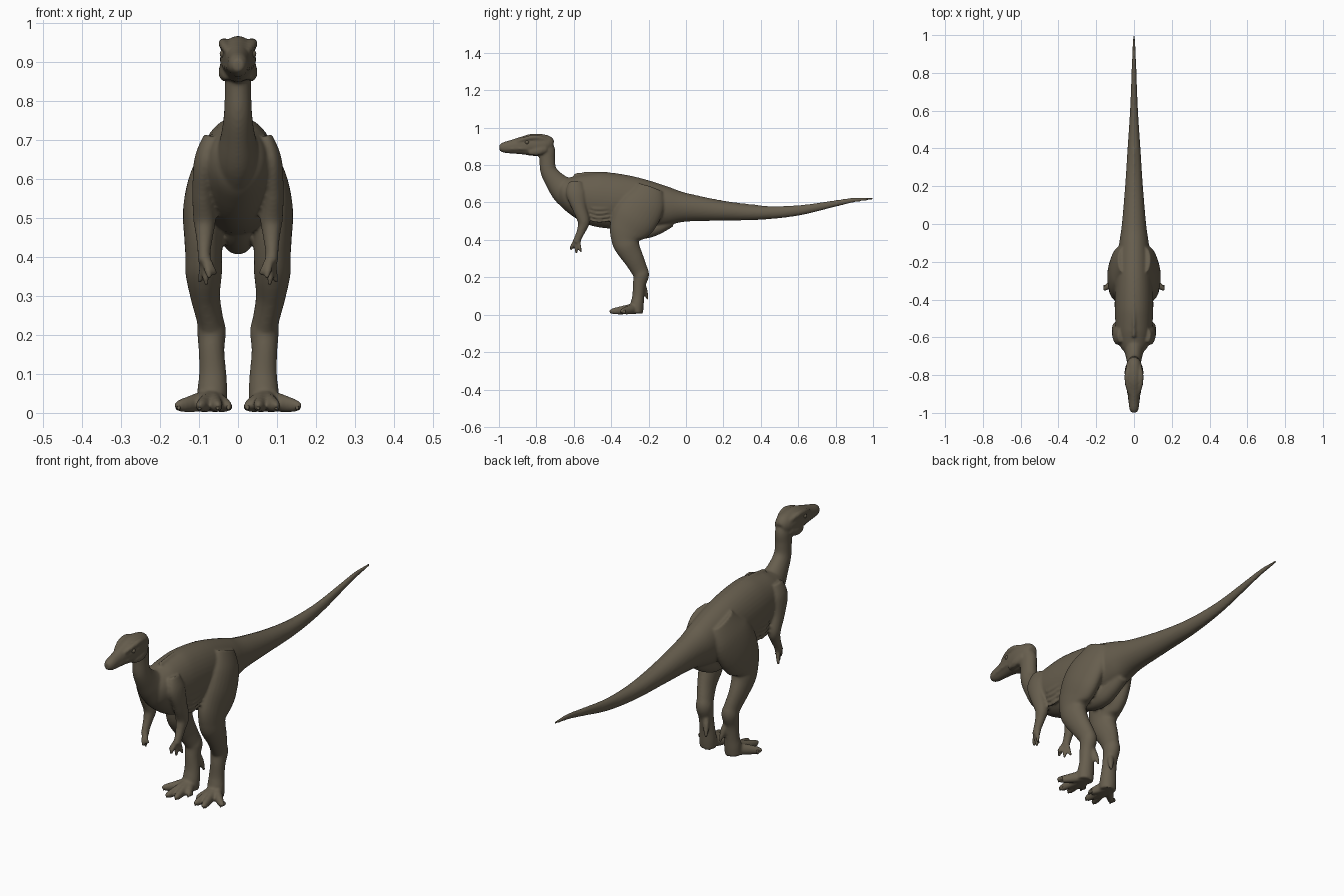
import bpy, bmesh, math
from mathutils import Vector

hide = bpy.data.materials.new("olive_brown_hide")
hide.diffuse_color = (0.135, 0.112, 0.076, 1)


def spline(pts, steps=6):
    """Catmull-Rom interpolation of (x, y, z, side radius, depth radius)."""
    out = []
    for i in range(len(pts) - 1):
        p = [pts[max(0, min(len(pts) - 1, i + k))] for k in (-1, 0, 1, 2)]
        for s in range(steps):
            t = s / steps
            out.append([0.5 * (2 * b + (c - a) * t + (2 * a - 5 * b + 4 * c - d) * t * t
                               + (3 * b - a - 3 * c + d) * t ** 3) for a, b, c, d in zip(*p)])
    return out + [list(pts[-1])]


def tube(bm, pts, sides=28):
    """Closed elliptical tube along a smooth path."""
    pts = spline(pts)
    rings = []
    for i, p in enumerate(pts):
        tan = (Vector(pts[min(i + 1, len(pts) - 1)][:3]) - Vector(pts[max(i - 1, 0)][:3])).normalized()
        side = (Vector((1, 0, 0)) - tan * tan.x).normalized()
        up = tan.cross(side)
        ring = []
        for k in range(sides):
            a = math.tau * k / sides
            ring.append(bm.verts.new(Vector(p[:3]) + side * math.cos(a) * max(p[3], .002)
                                     + up * math.sin(a) * max(p[4], .002)))
        rings.append(ring)
    for r, q in zip(rings, rings[1:]):
        for k in range(sides):
            n = (k + 1) % sides
            bm.faces.new((r[k], r[n], q[n], q[k]))
    bm.faces.new(rings[0][::-1])
    bm.faces.new(rings[-1])


def pair(bm, pts):
    """Same tube on the left and right."""
    for s in (1, -1):
        tube(bm, [(s * p[0], *p[1:]) for p in pts])


def finish(name, bm):
    bmesh.ops.recalc_face_normals(bm, faces=bm.faces)
    me = bpy.data.meshes.new(name)
    bm.to_mesh(me)
    bm.free()
    me.materials.append(hide)
    me.polygons.foreach_set("use_smooth", [True] * len(me.polygons))
    ob = bpy.data.objects.new(name, me)
    bpy.context.collection.objects.link(ob)
    return ob


bm = bmesh.new()

# tail and trunk: y, top, bottom, half width
trunk = [(1.0, .627, .615, .005), (.9, .626, .601, .009), (.8, .612, .578, .013),
         (.6, .585, .53, .021), (.4, .582, .508, .034), (.2, .607, .503, .047),
         (0, .649, .497, .064), (-.1, .683, .475, .078), (-.2, .715, .46, .09),
         (-.3, .741, .455, .098), (-.4, .757, .46, .102), (-.5, .763, .48, .1),
         (-.6, .752, .54, .088), (-.66, .732, .6, .065), (-.69, .70, .64, .03)]
tube(bm, [(0, y, (t + b) / 2, w, (t - b) / 2) for y, t, b, w in trunk], 40)

# spine ridge
tube(bm, [(0, y, t - .006, .009, .009) for y, t, b, w in trunk[4:13]], 12)

# pelvis keel under the hips
tube(bm, [(0, -.38, .50, .03, .03), (0, -.30, .465, .04, .045), (0, -.22, .45, .04, .043),
          (0, -.15, .468, .036, .038), (0, -.08, .50, .03, .03)])

# neck
tube(bm, [(0, -.58, .62, .06, .09), (0, -.65, .665, .055, .075), (0, -.70, .715, .043, .055),
          (0, -.735, .77, .036, .044), (0, -.742, .83, .034, .042),
          (0, -.745, .88, .035, .045), (0, -.765, .915, .038, .042)])

# head
tube(bm, [(0, -.715, .90, .025, .03), (0, -.74, .908, .04, .05), (0, -.78, .908, .046, .059),
          (0, -.83, .908, .044, .058), (0, -.88, .904, .036, .047), (0, -.93, .898, .029, .037),
          (0, -.975, .894, .025, .028), (0, -.998, .893, .014, .016)])
# brow ridges, jowls and lips
pair(bm, [(.028, -.75, .935, .012, .012), (.036, -.80, .948, .014, .014),
          (.034, -.85, .943, .013, .012), (.024, -.90, .927, .008, .008)])
pair(bm, [(.03, -.75, .89, .014, .02), (.036, -.79, .874, .014, .022), (.03, -.84, .868, .01, .014)])
pair(bm, [(.036, -.85, .888, .006, .006), (.027, -.92, .887, .006, .006), (.018, -.985, .885, .005, .005)])

# legs: hip, thigh, knee, shin, ankle, heel
pair(bm, [(.058, -.19, .68, .028, .07), (.075, -.22, .60, .048, .11), (.085, -.27, .52, .056, .12),
          (.088, -.31, .45, .05, .103), (.088, -.322, .40, .047, .078), (.088, -.312, .36, .047, .066),
          (.084, -.28, .30, .038, .054), (.072, -.25, .24, .034, .045), (.068, -.24, .21, .037, .042),
          (.068, -.25, .16, .033, .034), (.065, -.255, .10, .035, .032),
          (.066, -.262, .05, .039, .036), (.067, -.265, .008, .038, .035)])

# four toes per foot and a spur behind the ankle
for tx, ty in ((.024, -.34), (.052, -.398), (.098, -.403), (.157, -.345)):
    mx, my = .067 + (tx - .067) * .6, -.27 + (ty + .27) * .6
    pair(bm, [(.067, -.26, .035, .022, .03), (mx, my, .023, .018, .022),
              (.1 * mx + .9 * tx, .1 * my + .9 * ty, .017, .012, .014), (tx, ty, .012, .004, .005)])
pair(bm, [(.055, -.23, .17, .014, .012), (.045, -.217, .125, .014, .012), (.036, -.205, .08, .006, .005)])

# arms: shoulder, elbow, wrist, palm
pair(bm, [(.07, -.59, .71, .018, .035), (.086, -.59, .65, .026, .05), (.09, -.57, .57, .027, .038),
          (.086, -.547, .50, .029, .032), (.086, -.558, .455, .022, .024),
          (.087, -.575, .415, .017, .02), (.086, -.587, .385, .016, .022)])
# fingers
for tip, bend in (((.056, -.60, .355), -.008), ((.072, -.615, .345), -.008),
                  ((.082, -.587, .328), .0), ((.098, -.562, .335), .004)):
    x, y, z = tip
    pair(bm, [(.085, -.58, .41, .01, .01), ((.085 + x) / 2, (y - .585) / 2 + bend, (z + .395) / 2, .01, .01),
              (x, y, z, .006, .006)])

# flank folds between arm and thigh
for k in range(4):
    z = .50 + .022 * k
    w = .082 + .004 * k
    pair(bm, [(w - .012, -.56 + .01 * k, z + .03, .004, .004), (w, -.49, z, .006, .006),
              (w, -.42, z + .002, .006, .006), (w - .008, -.36, z + .02, .004, .004)])

body = finish("dinosaur_body", bm)

# blend the parts into one skin
remesh = body.modifiers.new("blend", 'REMESH')
remesh.mode = 'VOXEL'
remesh.voxel_size = .006
remesh.use_smooth_shade = True
soft = body.modifiers.new("soften", 'SMOOTH')
soft.factor = .5
soft.iterations = 4

# eyes
bm = bmesh.new()
for s in (1, -1):
    res = bmesh.ops.create_uvsphere(bm, u_segments=16, v_segments=10, radius=.011)
    bmesh.ops.translate(bm, verts=res["verts"], vec=(s * .036, -.85, .922))
finish("eyes", bm)

# toe claws
bm = bmesh.new()
for tx, ty in ((.024, -.34), (.052, -.393), (.098, -.396), (.152, -.343)):
    pair(bm, [(tx, ty + .02, .016, .009, .010), (tx, ty, .016, .007, .008), (tx, ty - .008, .008, .002, .002)])
finish("toe_claws", bm)
